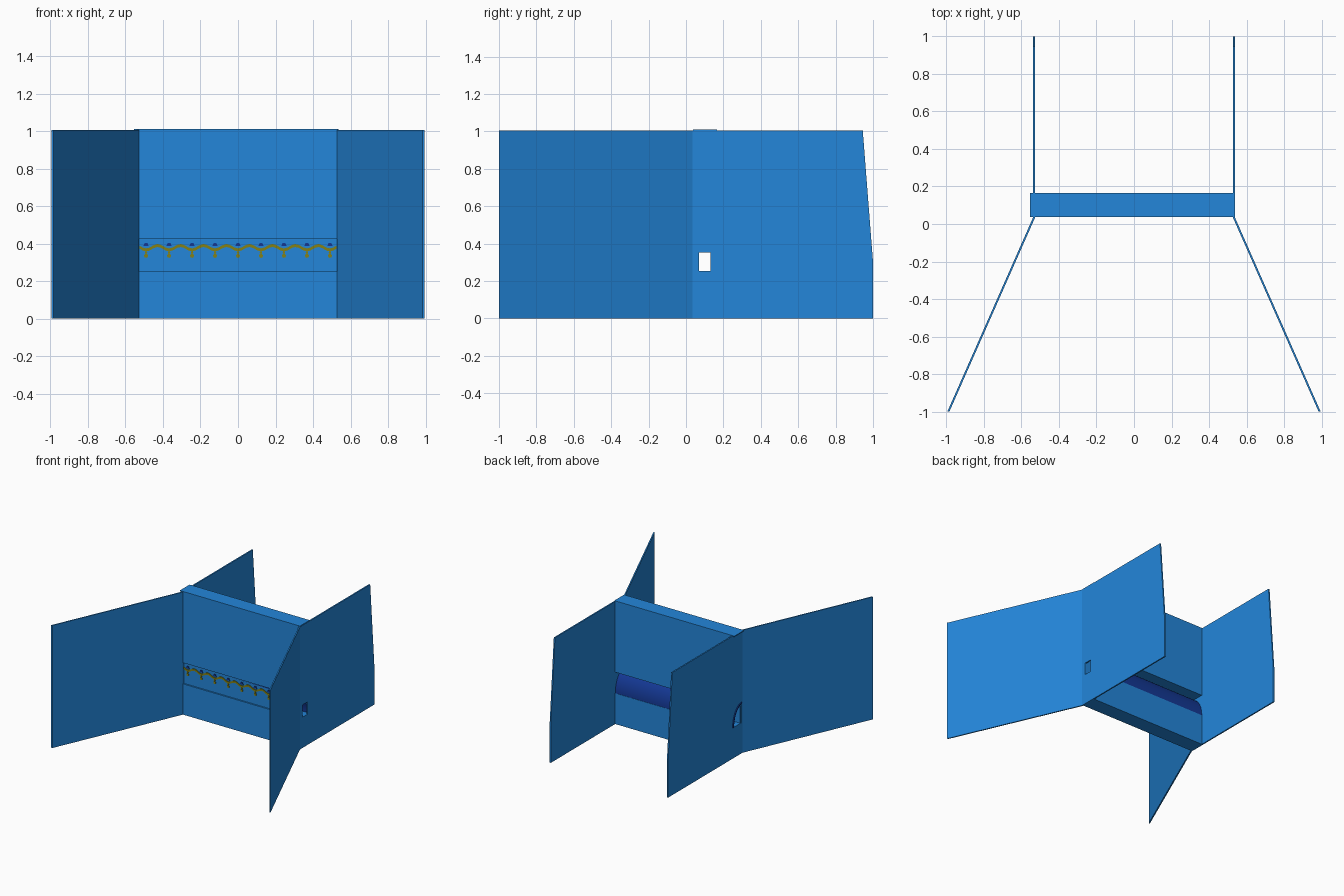
import bpy, bmesh, math
from mathutils import Vector

if "Cube" in bpy.data.objects:
    bpy.data.objects.remove(bpy.data.objects["Cube"])


def mat(name, rgb):
    m = bpy.data.materials.new(name)
    m.diffuse_color = (*rgb, 1)
    m.use_nodes = True
    m.node_tree.nodes["Principled BSDF"].inputs["Base Color"].default_value = m.diffuse_color
    return m


BLUE = mat("panel blue", (0.017, 0.24, 0.70))
NAVY = mat("navy", (0.007, 0.04, 0.30))
GOLD = mat("olive gold", (0.23, 0.22, 0.008))


def prism(name, pts, axis, a, b, material):
    """Extrude a 2D outline along x (points y,z), y (points x,z) or z (points x,y)."""
    def place(p, t):
        return {"x": (t, p[0], p[1]), "y": (p[0], t, p[1]), "z": (p[0], p[1], t)}[axis]
    bm = bmesh.new()
    lo = [bm.verts.new(place(p, a)) for p in pts]
    hi = [bm.verts.new(place(p, b)) for p in pts]
    n = len(pts)
    bm.faces.new(lo)
    bm.faces.new(hi)
    for i in range(n):
        j = (i + 1) % n
        bm.faces.new((lo[i], lo[j], hi[j], hi[i]))
    bmesh.ops.recalc_face_normals(bm, faces=bm.faces)
    me = bpy.data.meshes.new(name)
    bm.to_mesh(me)
    bm.free()
    me.materials.append(material)
    ob = bpy.data.objects.new(name, me)
    bpy.context.collection.objects.link(ob)
    return ob


def rect(u0, v0, u1, v1):
    return [(u0, v0), (u1, v0), (u1, v1), (u0, v1)]


def cut(ob, cutter):
    """Boolean a hole into a part and discard the cutter."""
    cutter.hide_render = True
    m = ob.modifiers.new("hole", "BOOLEAN")
    m.operation, m.solver, m.object = "DIFFERENCE", "EXACT", cutter
    bpy.context.view_layer.objects.active = ob
    bpy.ops.object.modifier_apply(modifier=m.name)
    bpy.data.objects.remove(cutter)


def arc(ry, rz, n=16):
    return [(0.05 + ry * math.cos(t), 0.252 + rz * math.sin(t))
            for t in (i * math.pi / 2 / n for i in range(n + 1))]


# side walls with a slanted rear edge, and splayed front wings
side = [(0.035, 0), (1.0, 0), (1.0, 0.3), (0.945, 1.005), (0.035, 1.005)]
walls = {}
for label, s in (("left", -1), ("right", 1)):
    walls[s] = prism(label + "_wall", side, "x", s * 0.527, s * 0.538, BLUE)
    wing = [(s * x, y) for x, y in
            [(0.527, 0.035), (0.538, 0.035), (0.995, -1.0), (0.984, -1.0)]]
    prism(label + "_wing", wing, "z", 0, 1.005, BLUE)

# wall openings: rectangle on the right, quarter arch on the left
cut(walls[1], prism("slot_cutter", rect(0.07, 0.252, 0.132, 0.352), "x", 0.5, 0.56, BLUE))
cut(walls[-1], prism("arch_cutter", [(0.05, 0.252)] + arc(0.115, 0.168), "x", -0.56, -0.5, BLUE))

# cross beam: lower block, upper block, top cap
prism("lower_block", rect(0.038, 0, 0.165, 0.252), "x", -0.53, 0.53, BLUE)
prism("upper_block", rect(0.038, 0.425, 0.165, 1.004), "x", -0.53, 0.53, BLUE)
prism("top_cap", rect(0.038, 1.003, 0.165, 1.01), "x", -0.555, 0.535, BLUE)

# middle band: blue front board and curved navy cover behind it
prism("band_board", rect(0.05, 0.25, 0.064, 0.426), "x", -0.535, 0.53, BLUE)
cover = prism("curved_cover", arc(0.113, 0.170) + arc(0.105, 0.160)[::-1], "x", -0.545, 0.53, NAVY)
bpy.context.view_layer.objects.active = cover
cover.select_set(True)
bpy.ops.object.shade_smooth_by_angle(angle=math.radians(30))

# painted garland on the band
step = 0.1225
xs = [-0.526 + 1.052 * i / 144 for i in range(145)]
wave = [(x, 0.378 - 0.011 * math.cos(2 * math.pi * x / step)) for x in xs]
prism("wave_trim", [(x, z - 0.008) for x, z in wave] +
      [(x, z + 0.008) for x, z in reversed(wave)], "y", 0.045, 0.051, GOLD)

# small navy peaks above and gold drops below each dip
for k in range(-4, 5):
    x = k * step
    prism("peak", [(x - 0.015, 0.386), (x + 0.015, 0.386), (x + 0.008, 0.402),
                   (x - 0.008, 0.402)], "y", 0.045, 0.051, NAVY)
    for z, r in ((0.352, 0.007), (0.335, 0.011)):
        ring = [(x + r * math.cos(a * math.pi / 4), z + r * math.sin(a * math.pi / 4))
                for a in range(8)]
        prism("drop", ring, "y", 0.045, 0.051, GOLD)
